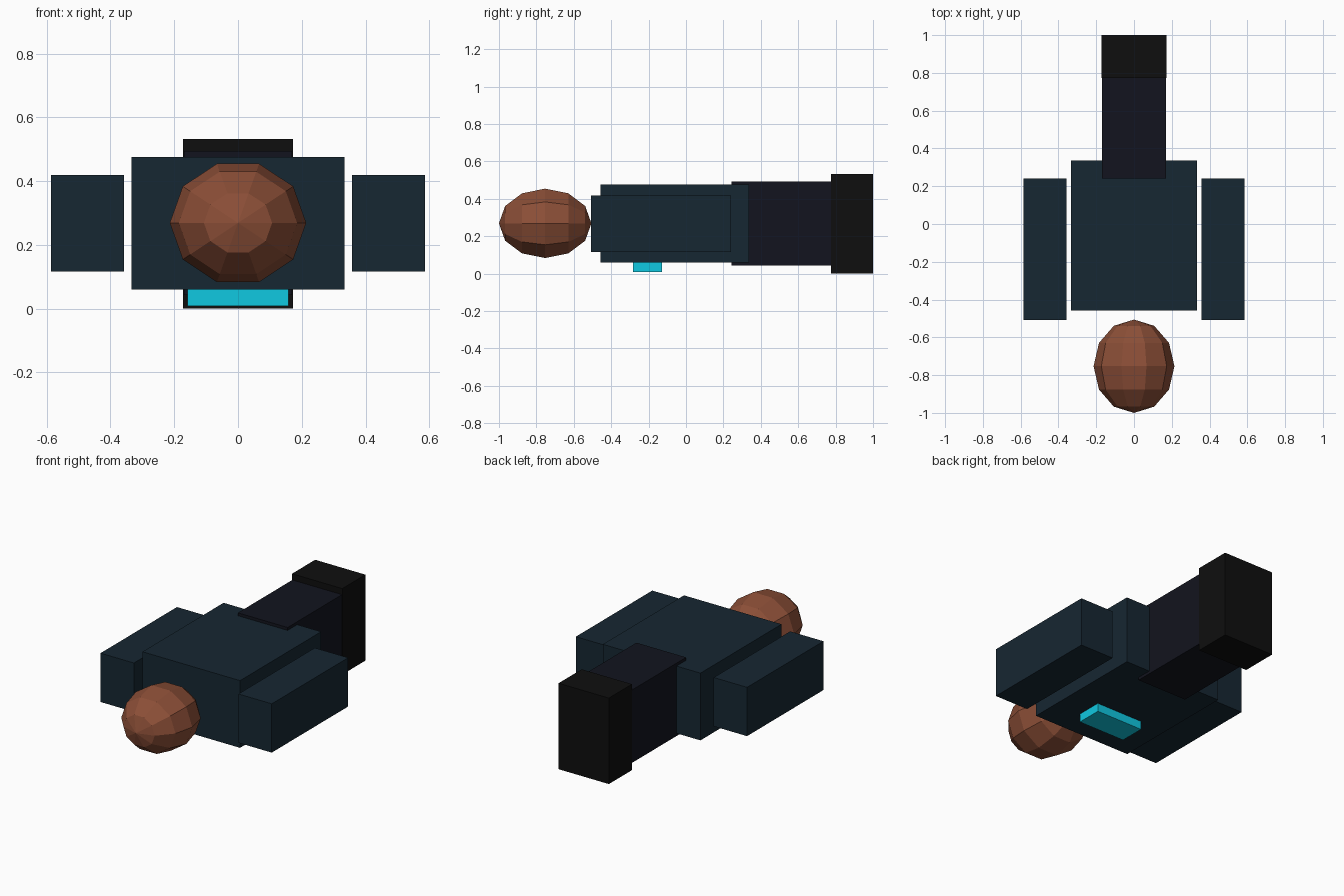
import bpy, bmesh, math
from mathutils import Vector

if "Cube" in bpy.data.objects:
    bpy.data.objects.remove(bpy.data.objects["Cube"])


def material(name, rgb):
    m = bpy.data.materials.new(name)
    m.diffuse_color = (*rgb, 1)
    m.use_nodes = True
    m.node_tree.nodes["Principled BSDF"].inputs["Base Color"].default_value = m.diffuse_color
    return m


def add_object(name, bm, mat):
    bmesh.ops.recalc_face_normals(bm, faces=bm.faces)
    mesh = bpy.data.meshes.new(name)
    bm.to_mesh(mesh)
    bm.free()
    mesh.materials.append(mat)
    ob = bpy.data.objects.new(name, mesh)
    bpy.context.collection.objects.link(ob)
    return ob


def box(name, xs, ys, zs, mat):
    bm = bmesh.new()
    bmesh.ops.create_cube(bm, size=1)
    for v in bm.verts:
        v.co = [(lo + hi) / 2 + c * (hi - lo) for c, (lo, hi) in zip(v.co, (xs, ys, zs))]
    return add_object(name, bm, mat)


cloth = material("dark_blue_cloth", (0.008, 0.020, 0.032))
trousers = material("dark_trousers", (0.006, 0.007, 0.013))
black = material("black", (0.0045, 0.0045, 0.0045))
cyan = material("cyan", (0.005, 0.58, 0.75))
skin = material("skin", (0.26, 0.077, 0.038))

# Torso lying face down, with a chest badge underneath
box("torso", (-0.334, 0.334), (-0.457, 0.336), (0.06, 0.476), cloth)
box("chest_badge", (-0.158, 0.158), (-0.284, -0.127), (0.009, 0.07), cyan)

# Arms
for side, name in ((-1, "left_arm"), (1, "right_arm")):
    xs = sorted((side * 0.358, side * 0.586))
    box(name, xs, (-0.507, 0.24), (0.117, 0.419), cloth)

# Legs and boots
box("legs", (-0.17, 0.17), (0.242, 0.79), (0.043, 0.494), trousers)
box("boots", (-0.172, 0.172), (0.774, 1.0), (0.0, 0.532), black)

# Head: ten-sided faceted ball with its poles along y
bm = bmesh.new()
ring = [bm.verts.new((math.sin(a), -math.cos(a), 0))
        for a in (math.pi * i / 6 for i in range(7))]
edges = [bm.edges.new(pair) for pair in zip(ring, ring[1:])]
bmesh.ops.spin(bm, geom=ring + edges, cent=(0, 0, 0), axis=(0, 1, 0),
               angle=math.tau, steps=10)
bmesh.ops.remove_doubles(bm, verts=bm.verts, dist=1e-4)
bmesh.ops.scale(bm, vec=(0.214, 0.247, 0.195), verts=bm.verts)
bmesh.ops.translate(bm, vec=Vector((0, -0.753, 0.269)), verts=bm.verts)
add_object("head", bm, skin)
